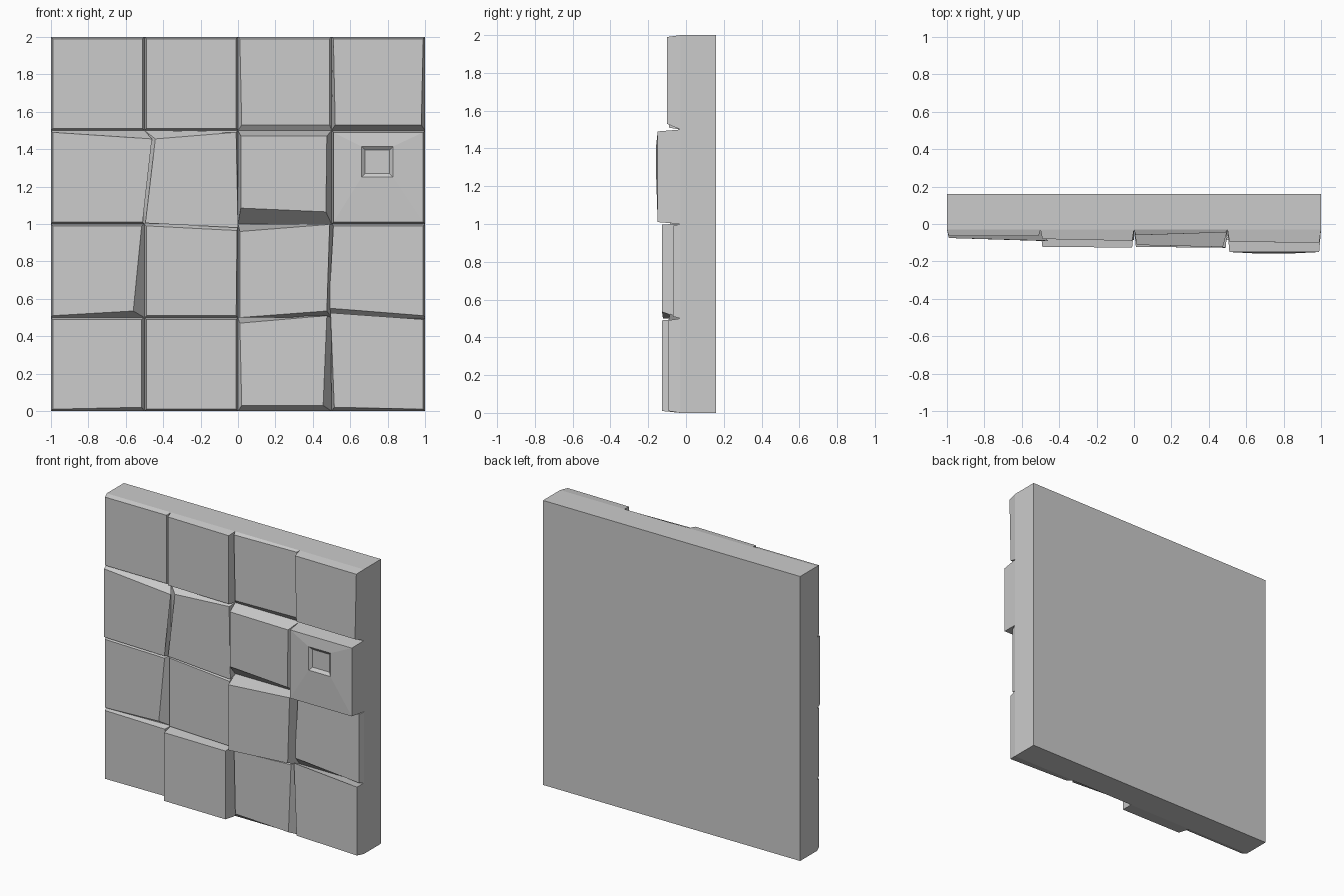
import bpy, bmesh

if "Cube" in bpy.data.objects:
    bpy.data.objects.remove(bpy.data.objects["Cube"])

BASE_Y, BACK_Y, CELL = -0.03, 0.16, 0.5


def mesh_from_loops(name, loops):
    """Skin a stack of four-point loops into a closed flat-faced solid."""
    bm = bmesh.new()
    rings = [[bm.verts.new(p) for p in loop] for loop in loops]
    for a, b in zip(rings, rings[1:]):
        for i in range(4):
            j = (i + 1) % 4
            bm.faces.new((a[i], a[j], b[j], b[i]))
    bm.faces.new(rings[0])
    bm.faces.new(rings[-1])
    bmesh.ops.recalc_face_normals(bm, faces=bm.faces)
    me = bpy.data.meshes.new(name)
    bm.to_mesh(me)
    bm.free()
    ob = bpy.data.objects.new(name, me)
    bpy.context.collection.objects.link(ob)
    return ob


def rect(x0, x1, z0, z1, y):
    """Corners in order: top left, top right, bottom right, bottom left."""
    return [(x0, y, z1), (x1, y, z1), (x1, y, z0), (x0, y, z0)]


# backing slab
mesh_from_loops("backing_slab", [rect(-1, 1, 0, 2, BACK_Y), rect(-1, 1, 0, 2, BASE_Y)])

# front depth of every tile at its left and right edge, top row first
depths = [
    [(.065, .065), (.08, .09), (.06, .045), (.095, .1)],
    [(.075, .09), (.07, .085), (.112, .123), (.15, .15)],
    [(.065, .08), (.06, .085), (.122, .127), (.062, .068)],
    [(.065, .078), (.122, .126), (.058, .09), (.085, .092)],
]

# shifted front corners (row, column): {corner: (x, z)}
shifted = {
    (0, 2): {2: (.49, 1.53), 3: (.02, 1.53)},
    (0, 3): {2: (.98, 1.53), 3: (.52, 1.53)},
    (1, 0): {1: (-.46, 1.455)},
    (1, 1): {0: (-.442, 1.455), 2: (0, .98), 3: (-.495, 1.005)},
    (1, 2): {0: (.015, 1.47), 1: (.475, 1.47), 2: (.47, 1.065), 3: (.015, 1.085)},
    (2, 0): {1: (-.515, .99), 2: (-.56, .535)},
    (2, 1): {1: (-.005, .965)},
    (2, 2): {0: (.01, .96), 1: (.49, .998), 2: (.475, .535), 3: (.01, .5)},
    (2, 3): {3: (.485, .55)},
    (3, 0): {2: (-.515, .02), 1: (-.515, .49)},
    (3, 2): {0: (.01, .47), 1: (.475, .51), 2: (.455, .03), 3: (.02, .03)},
    (3, 3): {0: (.495, .525), 3: (.515, .02)},
}

# irregular stone tiles on a four by four grid
for r in range(4):
    for c in range(4):
        x0, z0 = -1 + c * CELL, (3 - r) * CELL
        base = rect(x0, x0 + CELL, z0, z0 + CELL, BASE_Y)
        g = 0.01
        front = rect(x0 + g, x0 + CELL - g, z0 + g, z0 + CELL - g, 0)
        left, right = depths[r][c]
        for i in range(4):
            x, _, z = front[i]
            x, z = shifted.get((r, c), {}).get(i, (x, z))
            front[i] = (x, -(right if i in (1, 2) else left), z)
        loops = [base, front]
        if (r, c) == (1, 3):
            # small square recess in one tile
            loops += [rect(.66, .83, 1.25, 1.415, -.158),
                      rect(.68, .81, 1.27, 1.395, -.142)]
        mesh_from_loops(f"stone_tile_{r + 1}_{c + 1}", loops)
